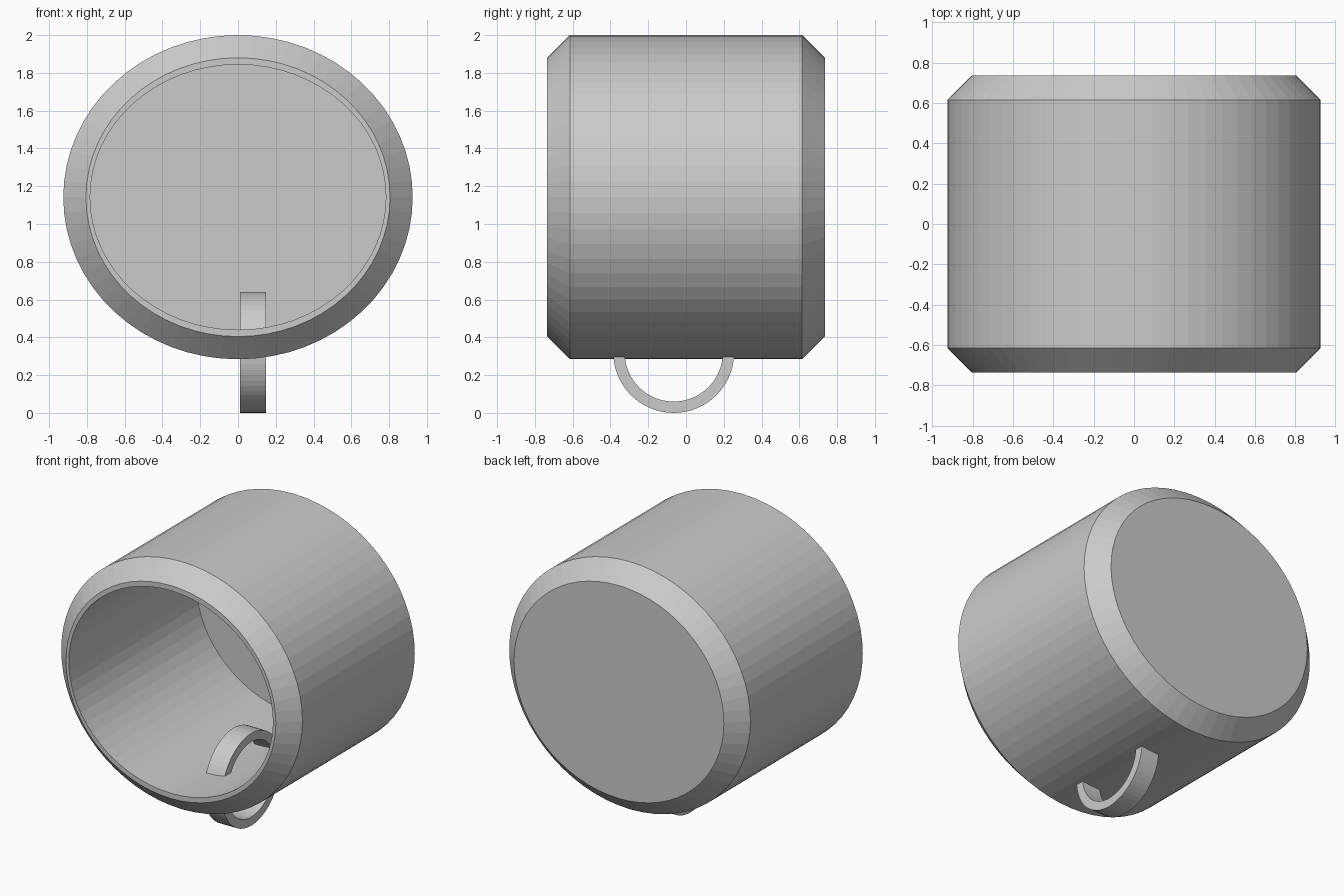
import bpy, bmesh, math

if "Cube" in bpy.data.objects:
    bpy.data.objects.remove(bpy.data.objects["Cube"])

SEGMENTS = 64
CENTRE_Z = 1.142

grey = bpy.data.materials.new("plain grey")
grey.diffuse_color = (0.6, 0.6, 0.6, 1)
grey.use_nodes = True
grey.node_tree.nodes["Principled BSDF"].inputs["Base Color"].default_value = grey.diffuse_color


def sweep(name, profile, sections, place, closed):
    """Revolve a profile; place(point, angle) gives the position."""
    bm = bmesh.new()
    rings = [[bm.verts.new(place(p, 2 * math.pi * i / sections)) for i in range(sections)]
             for p in profile]
    pairs = list(zip(rings, rings[1:])) + ([(rings[-1], rings[0])] if closed else [])
    for a, b in pairs:
        for i in range(sections):
            j = (i + 1) % sections
            bm.faces.new((a[i], a[j], b[j], b[i]))
    if not closed:
        bm.faces.new(rings[0])
        bm.faces.new(rings[-1])
    bmesh.ops.recalc_face_normals(bm, faces=bm.faces)
    mesh = bpy.data.meshes.new(name)
    bm.to_mesh(mesh)
    bm.free()
    mesh.materials.append(grey)
    obj = bpy.data.objects.new(name, mesh)
    bpy.context.collection.objects.link(obj)
    return obj


# Cup body: oval barrel, chamfered at both ends, hollow from the front
# Each point is (half width, half height, y)
body_profile = [
    (0.805, 0.738, 0.735),    # closed back
    (0.925, 0.858, 0.615),
    (0.925, 0.858, -0.615),
    (0.805, 0.738, -0.735),   # front rim
    (0.783, 0.702, -0.735),
    (0.783, 0.702, 0.665),    # inside floor
]
sweep("cup_body", body_profile, SEGMENTS,
      lambda p, a: (p[0] * math.cos(a), p[2], CENTRE_Z + p[1] * math.sin(a)), False)

# Ring handle: flat band passing through the bottom wall
# Each point is (radius, x)
handle_profile = [(0.32, 0.01), (0.32, 0.148), (0.26, 0.148), (0.26, 0.01)]
sweep("ring_handle", handle_profile, SEGMENTS,
      lambda p, a: (p[1], -0.065 + p[0] * math.cos(a), 0.32 + p[0] * math.sin(a)), True)
